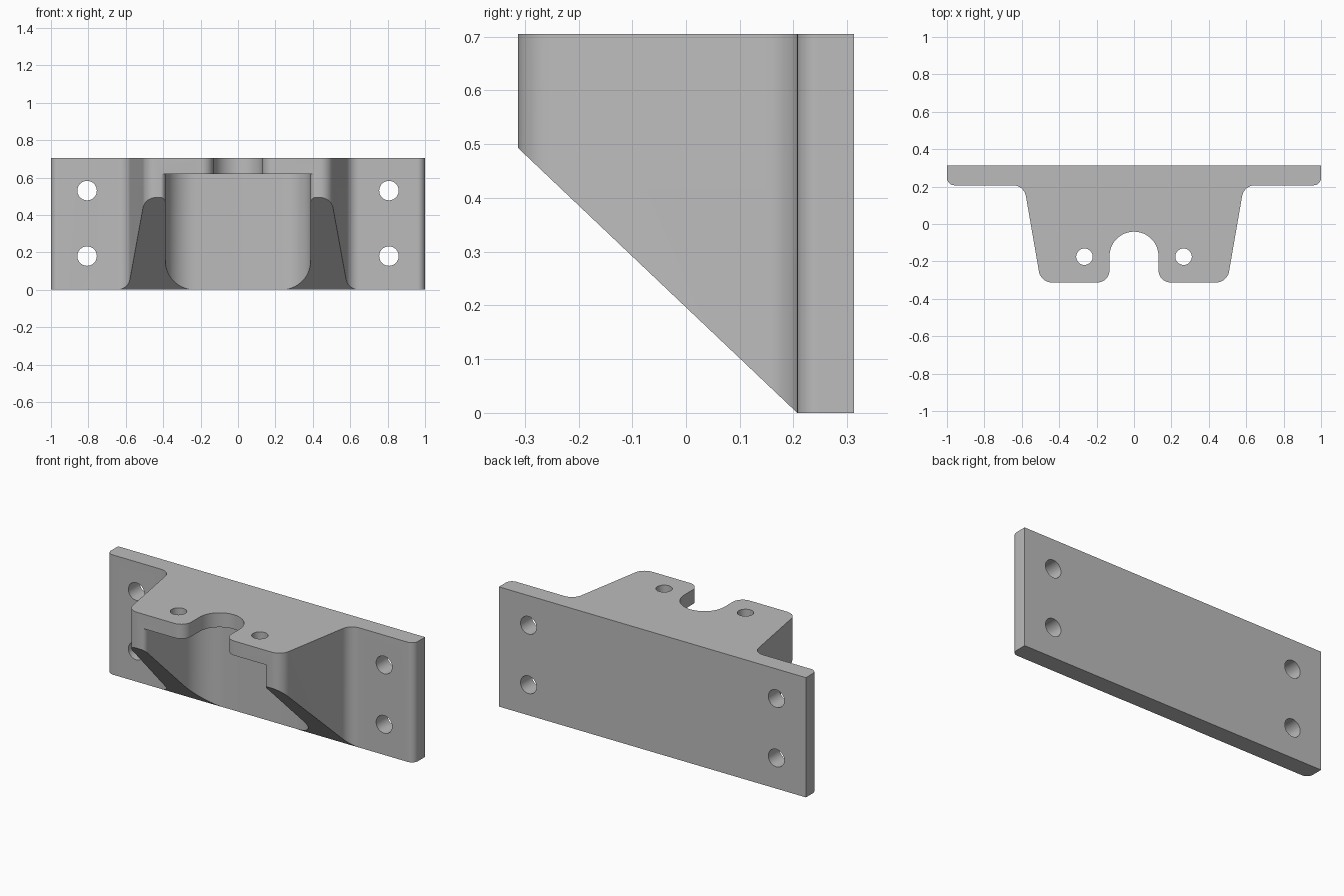
import bpy, bmesh, math
from mathutils import Vector, Matrix

cube = bpy.data.objects.get("Cube")
if cube:
    bpy.data.objects.remove(cube, do_unlink=True)

HEIGHT, BACK, FRONT, PLATE_FRONT = 0.705, 0.3125, -0.3125, 0.207

grey = bpy.data.materials.new("plain grey")
grey.use_nodes = True
grey.diffuse_color = (0.5, 0.5, 0.5, 1)
grey.node_tree.nodes["Principled BSDF"].inputs["Base Color"].default_value = (0.5, 0.5, 0.5, 1)


def mirrored(half):
    """Close a right-hand outline with its mirror image across x = 0."""
    return half + [(-x, y, r) for x, y, r in reversed(half)]


def rounded(points, steps=12):
    """Replace each (x, y, radius) corner by a tangent arc."""
    out = []
    for i, (x, y, r) in enumerate(points):
        p = Vector((x, y))
        if r == 0:
            out.append(p)
            continue
        a = (Vector(points[i - 1][:2]) - p).normalized()
        b = (Vector(points[(i + 1) % len(points)][:2]) - p).normalized()
        half = a.angle(b) / 2
        centre = p + (a + b).normalized() * r / math.sin(half)
        start = p + a * r / math.tan(half) - centre
        end = p + b * r / math.tan(half) - centre
        sweep = start.angle_signed(end)
        for k in range(steps + 1):
            out.append(centre + Matrix.Rotation(-sweep * k / steps, 2) @ start)
    return out


def prism(name, outline, low, high, place=Matrix()):
    """Extrude a flat outline from low to high, then orient it."""
    bm = bmesh.new()
    face = bm.faces.new([bm.verts.new((p[0], p[1], low)) for p in outline])
    top = bmesh.ops.extrude_face_region(bm, geom=[face])["geom"]
    bmesh.ops.translate(bm, vec=(0, 0, high - low),
                        verts=[v for v in top if isinstance(v, bmesh.types.BMVert)])
    bm.transform(place)
    bmesh.ops.recalc_face_normals(bm, faces=bm.faces)
    mesh = bpy.data.meshes.new(name)
    bm.to_mesh(mesh)
    bm.free()
    mesh.materials.append(grey)
    obj = bpy.data.objects.new(name, mesh)
    bpy.context.collection.objects.link(obj)
    return obj


def circle(x, y, r, n=40):
    return [(x + r * math.cos(math.tau * k / n), y + r * math.sin(math.tau * k / n))
            for k in range(n)]


# Bracket body: mounting plate, tapered block and round-ended slot in one outline
slot_y, slot_r = -0.172, 0.131
slot_arc = [(slot_r * math.cos(math.pi * k / 32), slot_y + slot_r * math.sin(math.pi * k / 32), 0)
            for k in range(17)]
body_half = [(1, BACK, 0), (1, PLATE_FRONT, 0.04), (0.588, PLATE_FRONT, 0.07),
             (0.498, FRONT, 0.07), (slot_r, FRONT, 0.065)] + slot_arc[:-1]
outline = body_half + [slot_arc[-1]] + [(-x, y, r) for x, y, r in reversed(body_half)]
bracket = prism("mounting_bracket", rounded(outline), 0, HEIGHT)

cutters = []

# Sloped underside of the block
slope = 0.493 / (PLATE_FRONT - FRONT)
wedge = [(PLATE_FRONT + 0.1, -0.1 * slope), (FRONT - 0.1, 0.493 + 0.1 * slope), (FRONT - 0.1, -0.1 * slope)]
yz_to_world = Matrix(((0, 0, 1, 0), (1, 0, 0, 0), (0, 1, 0, 0), (0, 0, 0, 1)))
cutters.append(prism("underside_cutter", wedge, -0.9, 0.9, yz_to_world))

# Pocket beneath the top shelf, with rounded mouth edges
pocket = mirrored([(0.6, -0.5, 0), (0.6, FRONT - 0.001, 0), (0.388, FRONT - 0.001, 0.03),
                   (0.388, PLATE_FRONT + 0.001, 0.16)])
cutters.append(prism("pocket_cutter", rounded(pocket), -0.1, 0.62))

# Shelf holes and plate bolt holes
xz_to_world = Matrix.Rotation(math.pi / 2, 4, "X")
for side in (-1, 1):
    cutters.append(prism("shelf_hole_cutter", circle(0.265 * side, -0.175, 0.044), 0.55, 0.8))
    for z in (0.18, 0.53):
        cutters.append(prism("bolt_hole_cutter", circle(0.807 * side, z, 0.052), -0.5, 0.1, xz_to_world))

bpy.ops.object.select_all(action="DESELECT")
bpy.context.view_layer.objects.active = bracket
bracket.select_set(True)
for cutter in cutters:
    cutter.hide_render = True
    mod = bracket.modifiers.new("cut", "BOOLEAN")
    mod.operation, mod.solver, mod.object = "DIFFERENCE", "EXACT", cutter
    bpy.ops.object.modifier_apply(modifier=mod.name)
    bpy.data.objects.remove(cutter, do_unlink=True)

bpy.ops.object.shade_smooth_by_angle(angle=math.radians(30))
